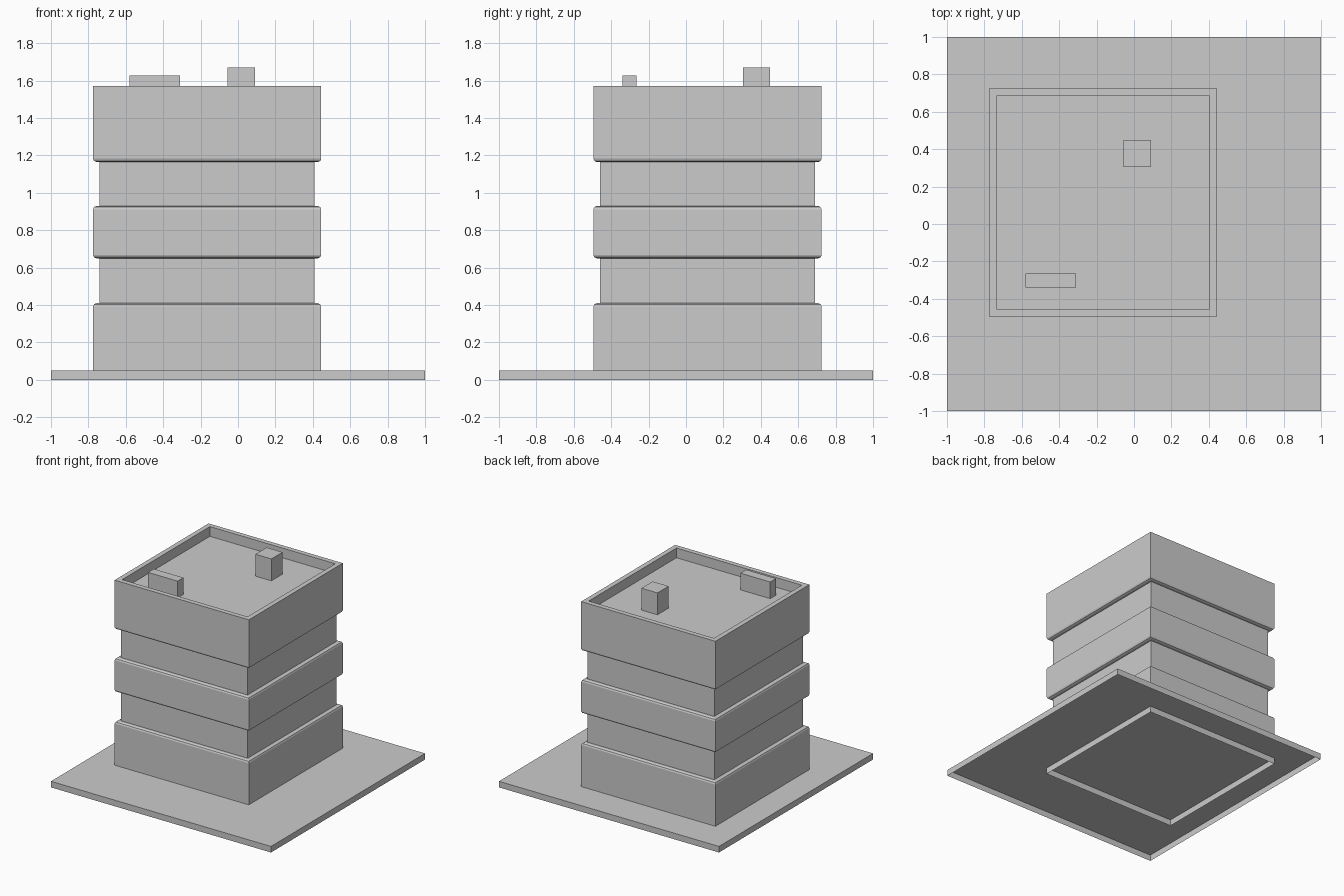
import bpy, bmesh

if "Cube" in bpy.data.objects:
    bpy.data.objects.remove(bpy.data.objects["Cube"])

CX, CY = -0.165, 0.115      # centre of the tower


def finish(bm, name):
    bmesh.ops.recalc_face_normals(bm, faces=bm.faces)
    mesh = bpy.data.meshes.new(name)
    bm.to_mesh(mesh)
    bm.free()
    obj = bpy.data.objects.new(name, mesh)
    bpy.context.collection.objects.link(obj)
    return obj


def square_stack(name, profile, cx=0.0, cy=0.0):
    """Skin square rings (half width, z); close the last ring, leave the first open."""
    bm = bmesh.new()
    prev = None
    for h, z in profile:
        ring = [bm.verts.new((cx + sx * h, cy + sy * h, z))
                for sx, sy in ((-1, -1), (1, -1), (1, 1), (-1, 1))]
        if prev:
            for i in range(4):
                j = (i + 1) % 4
                bm.faces.new((prev[i], prev[j], ring[j], ring[i]))
        prev = ring
    bm.faces.new(prev)
    return finish(bm, name)


def box(name, x0, x1, y0, y1, z0, z1):
    bm = bmesh.new()
    bmesh.ops.create_cube(bm, size=1)
    for v in bm.verts:
        v.co = (x1 if v.co.x > 0 else x0,
                y1 if v.co.y > 0 else y0,
                z1 if v.co.z > 0 else z0)
    return finish(bm, name)


# Ground slab, open underneath
square_stack("ground_slab", [(1, 0), (1, 0.05)])

# Tower: wide storeys with bevelled rims, recessed window bands, roof parapet
W, N, B = 0.61, 0.575, 0.018
tower = [(W, 0)]
for top, bottom in ((0.41, 0.65), (0.93, 1.165)):
    tower += [(W, top - B), (W - 0.005, top - 0.006), (W - B, top), (N, top),
              (N, bottom), (W - B, bottom), (W - 0.005, bottom + 0.006), (W, bottom + B)]
tower += [(W, 1.57), (0.57, 1.57), (0.57, 1.49)]
square_stack("tower", tower, CX, CY)

# Roof units
box("roof_vent", -0.58, -0.31, -0.34, -0.265, 1.49, 1.627)
box("roof_access", -0.055, 0.09, 0.305, 0.45, 1.49, 1.67)
